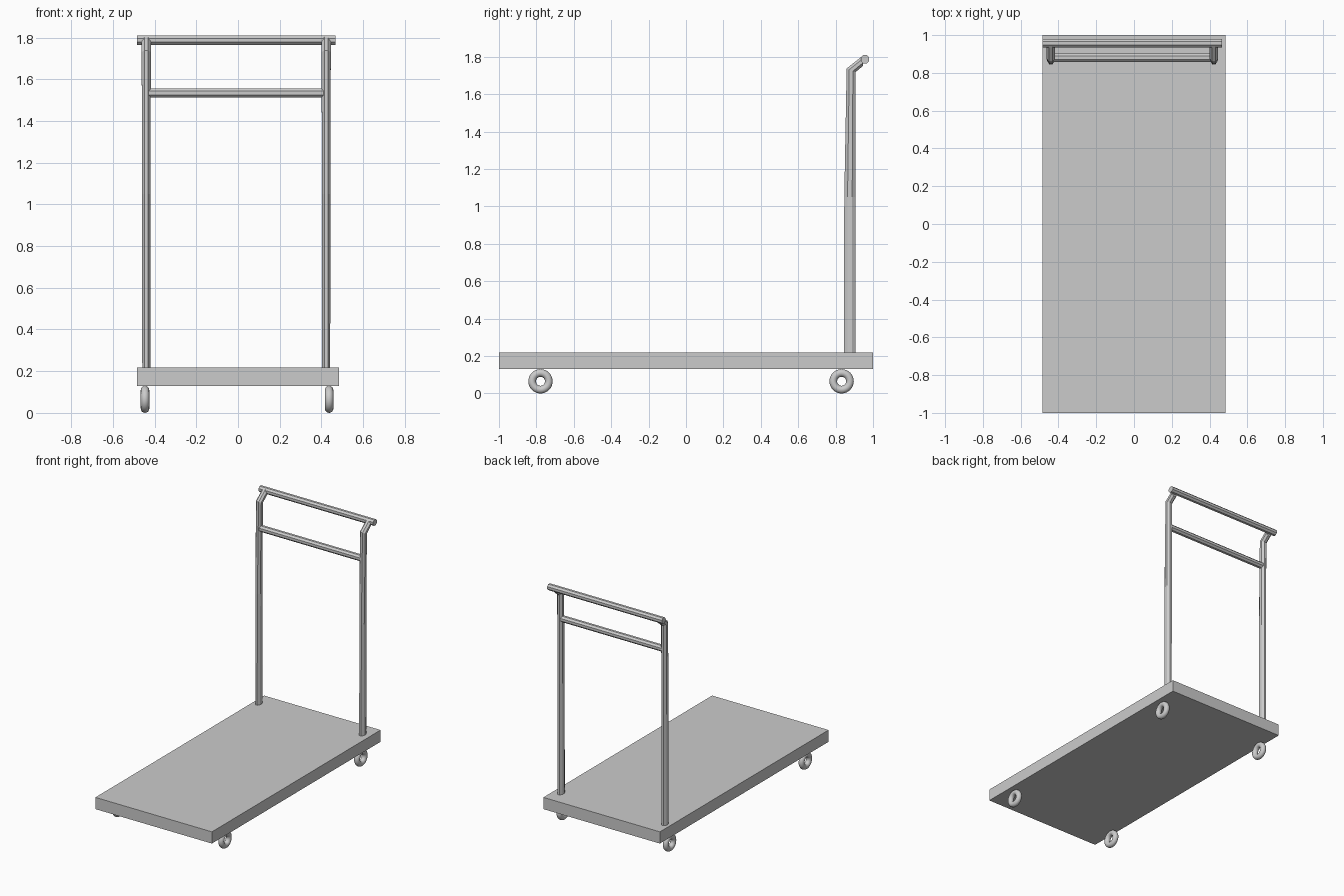
import bpy, bmesh, math
from mathutils import Vector

if "Cube" in bpy.data.objects:
    bpy.data.objects.remove(bpy.data.objects["Cube"])

SIDES = 8


def make_object(name, bm):
    bmesh.ops.recalc_face_normals(bm, faces=bm.faces[:])
    mesh = bpy.data.meshes.new(name)
    bm.to_mesh(mesh)
    bm.free()
    obj = bpy.data.objects.new(name, mesh)
    bpy.context.collection.objects.link(obj)
    return obj


def loft(name, rings):
    """Skin elliptical rings given as (centre, axis_a, axis_b), with end caps."""
    bm = bmesh.new()
    loops = []
    for c, a, b in rings:
        angles = [math.tau * (i + 0.5) / SIDES for i in range(SIDES)]
        k = 1.04  # flats sit close to the measured outline
        loops.append([bm.verts.new(c + k * (a * math.cos(t) + b * math.sin(t)))
                      for t in angles])
    for lo, hi in zip(loops, loops[1:]):
        for i in range(SIDES):
            j = (i + 1) % SIDES
            bm.faces.new((lo[i], lo[j], hi[j], hi[i]))
    bm.faces.new(loops[0])
    bm.faces.new(loops[-1])
    return make_object(name, bm)


def bar(name, x0, x1, y, z, r):
    a, b = Vector((0, r, 0)), Vector((0, 0, r))
    return loft(name, [(Vector((x, y, z)), a, b) for x in (x0, x1)])


# Platform
bpy.ops.mesh.primitive_cube_add(size=1, location=(0, 0, 0.174))
deck = bpy.context.object
deck.name = "platform"
deck.scale = (0.967, 2.0, 0.088)

# Upright posts, bent backwards at the top: (front y,z), (back y,z), half width in x
profile = [
    ((0.843, 0.20), (0.907, 0.20), 0.020),
    ((0.845, 1.05), (0.907, 1.05), 0.021),
    ((0.858, 1.738), (0.907, 1.717), 0.023),
    ((0.944, 1.806), (0.946, 1.750), 0.023),
]
for side, x in (("left", -0.440), ("right", 0.423)):
    rings = []
    for f, b, w in profile:
        pf, pb = Vector((x, *f)), Vector((x, *b))
        rings.append(((pf + pb) / 2, (pb - pf) / 2, Vector((w, 0, 0))))
    loft(side + "_post", rings)

# Push handle and cross rail
bar("push_handle", -0.485, 0.467, 0.957, 1.787, 0.023)
bar("cross_rail", -0.435, 0.42, 0.881, 1.534, 0.023)

# Wheels
for side, x in (("left", -0.446), ("right", 0.437)):
    for end, y in (("front", -0.778), ("back", 0.832)):
        bpy.ops.mesh.primitive_torus_add(
            location=(x, y, 0.065), rotation=(0, math.pi / 2, 0),
            major_segments=32, minor_segments=16,
            major_radius=0.0445, minor_radius=0.0205)
        wheel = bpy.context.object
        wheel.name = f"{end}_{side}_wheel"
        bpy.ops.object.shade_smooth()
